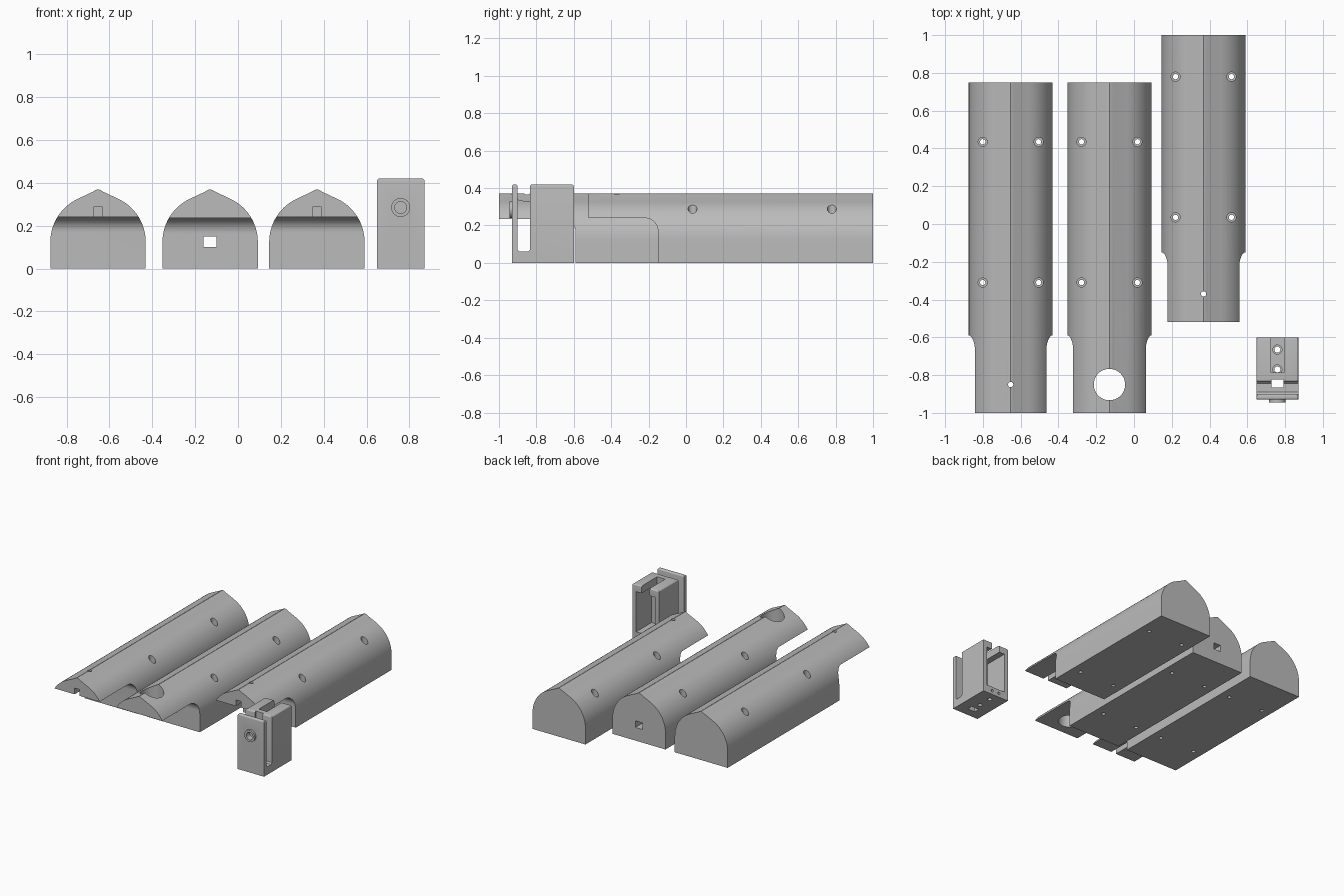
import bpy, bmesh, math
from mathutils import Vector

if "Cube" in bpy.data.objects:
    bpy.data.objects.remove(bpy.data.objects["Cube"])

grey = bpy.data.materials.new("plain grey")
grey.diffuse_color = (0.5, 0.5, 0.5, 1)
grey.use_nodes = True
grey.node_tree.nodes["Principled BSDF"].inputs["Base Color"].default_value = grey.diffuse_color


def prism(name, pts, axis, a, b):
    """Extrude a 2D outline along an axis from a to b."""
    place = {"x": lambda u, v, w: (w, u, v),
             "y": lambda u, v, w: (u, w, v),
             "z": lambda u, v, w: (u, v, w)}[axis]
    bm = bmesh.new()
    face = bm.faces.new([bm.verts.new(place(u, v, a)) for u, v in pts])
    new = bmesh.ops.extrude_face_region(bm, geom=[face])["geom"]
    move = Vector(place(0, 0, b - a))
    bmesh.ops.translate(bm, vec=move, verts=[g for g in new if isinstance(g, bmesh.types.BMVert)])
    bmesh.ops.recalc_face_normals(bm, faces=bm.faces)
    mesh = bpy.data.meshes.new(name)
    bm.to_mesh(mesh)
    bm.free()
    mesh.materials.append(grey)
    obj = bpy.data.objects.new(name, mesh)
    bpy.context.collection.objects.link(obj)
    return obj


def circle(cu, cv, r, n=32):
    return [(cu + r * math.cos(2 * math.pi * i / n), cv + r * math.sin(2 * math.pi * i / n)) for i in range(n)]


def rect(u0, u1, v0, v1):
    return [(u0, v0), (u1, v0), (u1, v1), (u0, v1)]


def boolean(obj, tool, op="DIFFERENCE"):
    mod = obj.modifiers.new("boolean", "BOOLEAN")
    mod.operation, mod.solver, mod.object = op, "EXACT", tool
    bpy.ops.object.select_all(action="DESELECT")
    bpy.context.view_layer.objects.active = obj
    obj.select_set(True)
    bpy.ops.object.modifier_apply(modifier=mod.name)
    bpy.data.objects.remove(tool)


def cut(obj, pts, axis, a, b):
    boolean(obj, prism("cutter", pts, axis, a, b))


def smooth(obj):
    bpy.ops.object.select_all(action="DESELECT")
    bpy.context.view_layer.objects.active = obj
    obj.select_set(True)
    bpy.ops.object.shade_smooth_by_angle(angle=math.radians(22))


def arch(cx):
    """Straight walls, round shoulders and a softly pointed crown."""
    r, zc, lean, n = 0.2225, 0.124, math.radians(65), 14
    half = [(r, 0)] + [(r * math.cos(lean * i / n), zc + r * math.sin(lean * i / n)) for i in range(n + 1)]
    half += [(0.025, 0.358), (0.012, 0.366)]
    left = [(-x, z) for x, z in reversed(half)]
    return [(cx + x, z) for x, z in half + [(0, 0.37)] + left]


def body(name, cx, front, back, step, ledge, screws):
    obj = prism(name, arch(cx), "y", front, back)
    # undercut below the front tongue, with a rounded inner corner
    r = 0.07
    under = [(front - 0.1, -0.1), (step, -0.1)]
    under += [(step - r + r * math.cos(t), ledge - r + r * math.sin(t))
              for t in (math.pi / 2 * i / 10 for i in range(11))]
    under.append((front - 0.1, ledge))
    cut(obj, under, "x", cx - 0.4, cx + 0.4)
    # counterbored screw holes
    for y in screws:
        for side in (-1, 1):
            x = cx + side * 0.148
            cut(obj, circle(x, y, 0.024), "z", 0.12, 0.6)
            cut(obj, circle(x, y, 0.014, 24), "z", -0.1, 0.2)
    return obj


# outer bodies with a latch groove and a pin hole in the tongue
for name, cx, front, back, step, screws in (
        ("left_body", -0.653, -1.0, 0.75, -0.59, (0.435, -0.31)),
        ("right_body", 0.368, -0.52, 1.0, -0.15, (0.78, 0.035))):
    obj = body(name, cx, front, back, step, 0.24, screws)
    cut(obj, rect(cx - 0.021, cx + 0.021, 0.2, 0.287), "y", front - 0.1, step - 0.1)
    cut(obj, circle(cx, front + 0.15, 0.014, 24), "z", 0.2, 0.6)
    smooth(obj)

# middle body with a large hole and a cable channel
obj = body("middle_body", -0.13, -1.0, 0.75, -0.59, 0.235, (0.435, -0.31))
cut(obj, circle(-0.13, -0.85, 0.083, 48), "z", 0.1, 0.6)
cut(obj, rect(-0.16, -0.1, 0.1, 0.15), "y", -1.2, 1.0)
smooth(obj)

# bracket: side outline with a deep gap behind the front plate
cx = 0.759
side = [(-0.93, 0), (-0.6, 0), (-0.6, 0.42), (-0.835, 0.42), (-0.835, 0.07), (-0.845, 0.06),
        (-0.89, 0.06), (-0.9, 0.07), (-0.9, 0.42), (-0.93, 0.42)]
bracket = prism("bracket", side, "x", cx - 0.111, cx + 0.111)
# rounded upper corners
bm = bmesh.new()
bm.from_mesh(bracket.data)
edges = [e for e in bm.edges if all(v.co.z > 0.41 for v in e.verts)]
bmesh.ops.bevel(bm, geom=edges, offset=0.012, segments=4, profile=0.5, affect="EDGES")
bm.to_mesh(bracket.data)
bm.free()
# rear pocket, slot through the roof and strap opening
cut(bracket, rect(cx - 0.08, cx + 0.08, 0.06, 0.365), "y", -0.785, -0.5)
cut(bracket, rect(cx - 0.034, cx + 0.034, 0.3, 0.5), "y", -0.785, -0.5)
cut(bracket, rect(cx - 0.032, cx + 0.032, -0.865, -0.823), "z", -0.1, 0.5)
# floor holes and rear screw holes
for y in (-0.665, -0.77):
    cut(bracket, circle(cx, y, 0.016, 24), "z", -0.1, 0.2)
    cut(bracket, circle(cx, y, 0.024, 24), "z", 0.045, 0.1)
for s in (-1, 1):
    cut(bracket, circle(cx + s * 0.03, 0.03, 0.01, 16), "y", -0.64, -0.5)
# round boss with a nut recess in the front plate
boolean(bracket, prism("boss", circle(cx, 0.285, 0.044), "y", -0.945, -0.915), "UNION")
cut(bracket, circle(cx, 0.285, 0.028, 24), "y", -1.0, -0.88)
smooth(bracket)
